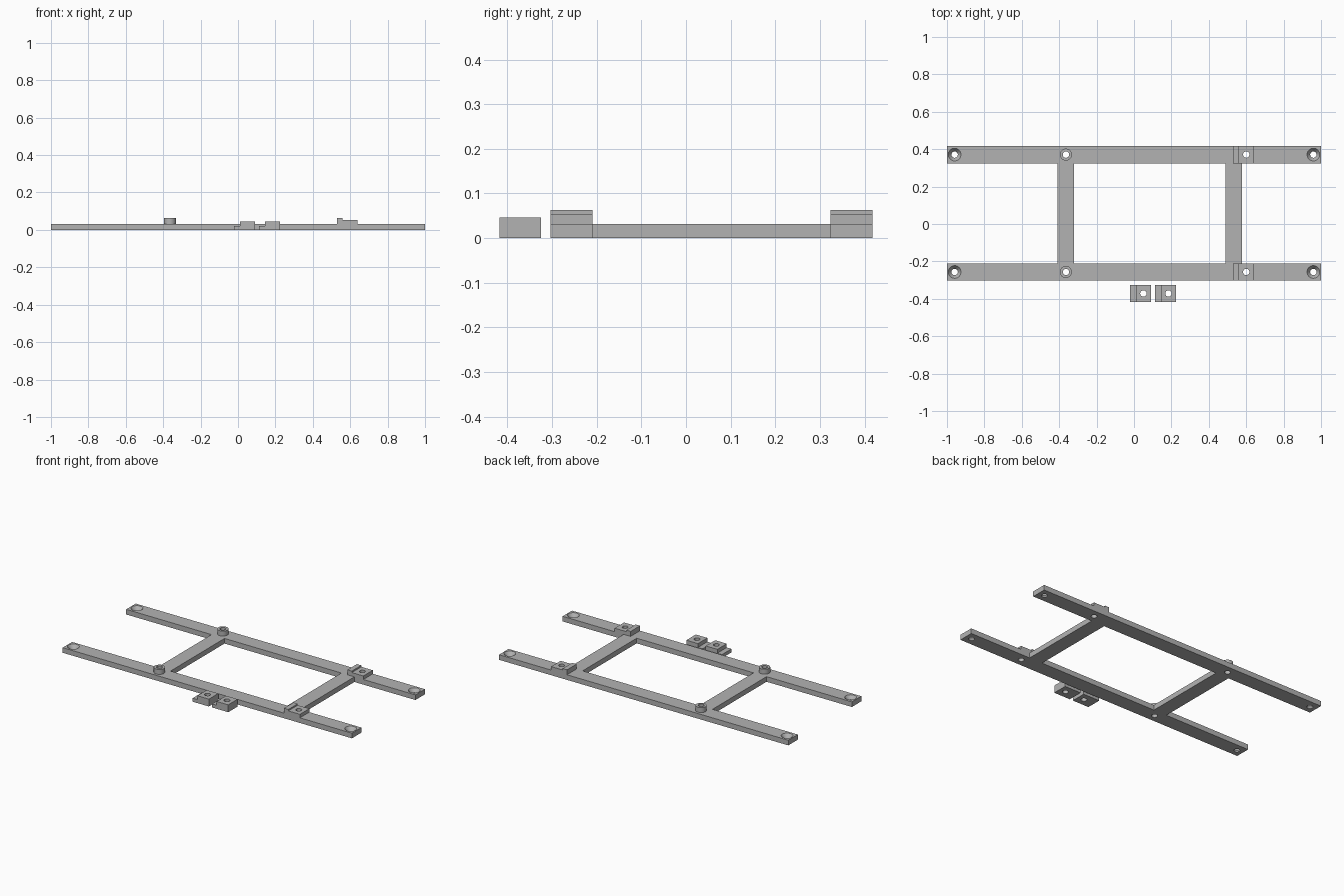
import bpy, math

if "Cube" in bpy.data.objects:
    bpy.data.objects.remove(bpy.data.objects["Cube"])

grey = bpy.data.materials.new("plain grey")
grey.diffuse_color = (0.45, 0.45, 0.45, 1)
grey.use_nodes = True
grey.node_tree.nodes["Principled BSDF"].inputs["Base Color"].default_value = grey.diffuse_color
T = 0.032  # frame thickness


def finish(name, verts, faces):
    me = bpy.data.meshes.new(name)
    me.from_pydata(verts, [], faces)
    me.materials.append(grey)
    ob = bpy.data.objects.new(name, me)
    bpy.context.collection.objects.link(ob)
    return ob


def extrude_y(name, profile, y0, y1):
    """Prism from a counter-clockwise (x, z) profile."""
    n = len(profile)
    verts = [(x, y, z) for y in (y0, y1) for x, z in profile]
    faces = [tuple(range(n)), tuple(reversed(range(n, 2 * n)))]
    faces += [(i, i + n, (i + 1) % n + n, (i + 1) % n) for i in range(n)]
    return finish(name, verts, faces)


def turned(name, x, y, rings, n=32):
    """Solid of revolution from (radius, z) rings, bottom to top."""
    verts = [(x + r * math.cos(2 * math.pi * i / n), y + r * math.sin(2 * math.pi * i / n), z)
             for r, z in rings for i in range(n)]
    faces = [tuple(reversed(range(n))), tuple(range(len(verts) - n, len(verts)))]
    for k in range(len(rings) - 1):
        a = k * n
        faces += [(a + i, a + (i + 1) % n, a + n + (i + 1) % n, a + n + i) for i in range(n)]
    return finish(name, verts, faces)


def combine(ob, tool, operation):
    mod = ob.modifiers.new("bool", 'BOOLEAN')
    mod.object, mod.operation, mod.solver = tool, operation, 'EXACT'
    bpy.context.view_layer.objects.active = ob
    bpy.ops.object.modifier_apply(modifier=mod.name)
    bpy.data.objects.remove(tool)


def drill(ob, x, y, r=0.017):
    combine(ob, turned("drill", x, y, [(r, -0.02), (r, 0.1)]), 'DIFFERENCE')


def smooth(ob):
    bpy.ops.object.select_all(action='DESELECT')
    ob.select_set(True)
    bpy.context.view_layer.objects.active = ob
    bpy.ops.object.shade_smooth_by_angle(angle=math.radians(30))


# Long rails with a stepped clamp seat, a round boss and countersunk ends
for name, y0, y1 in (("front_rail", -0.303, -0.21), ("back_rail", 0.324, 0.418)):
    yc = (y0 + y1) / 2
    rail = extrude_y(name, [(-1, 0), (1, 0), (1, T), (0.64, T), (0.64, 0.054), (0.56, 0.054),
                            (0.56, 0.063), (0.53, 0.063), (0.53, T), (-1, T)], y0, y1)
    combine(rail, turned("boss", -0.364, yc, [(0.032, 0.01), (0.032, 0.063)]), 'UNION')
    for x in (-0.364, 0.6):
        drill(rail, x, yc)
    for x in (-0.959, 0.959):
        combine(rail, turned("countersink", x, yc, [(0.017, -0.02), (0.017, 0.009),
                (0.034, T), (0.034, 0.1)]), 'DIFFERENCE')
    smooth(rail)

# Cross bars joining the rails
for name, x0, x1 in (("left_cross_bar", -0.41, -0.32), ("right_cross_bar", 0.488, 0.578)):
    extrude_y(name, [(x0, 0), (x1, 0), (x1, T), (x0, T)], -0.21, 0.324)

# Loose clamps with a low lip
for name, x in (("left_clamp", -0.021), ("right_clamp", 0.113)):
    clamp = extrude_y(name, [(x, 0), (x + 0.112, 0), (x + 0.112, 0.046), (x + 0.032, 0.046),
                             (x + 0.032, 0.022), (x, 0.022)], -0.418, -0.325)
    drill(clamp, x + 0.071, -0.3715)
    smooth(clamp)
